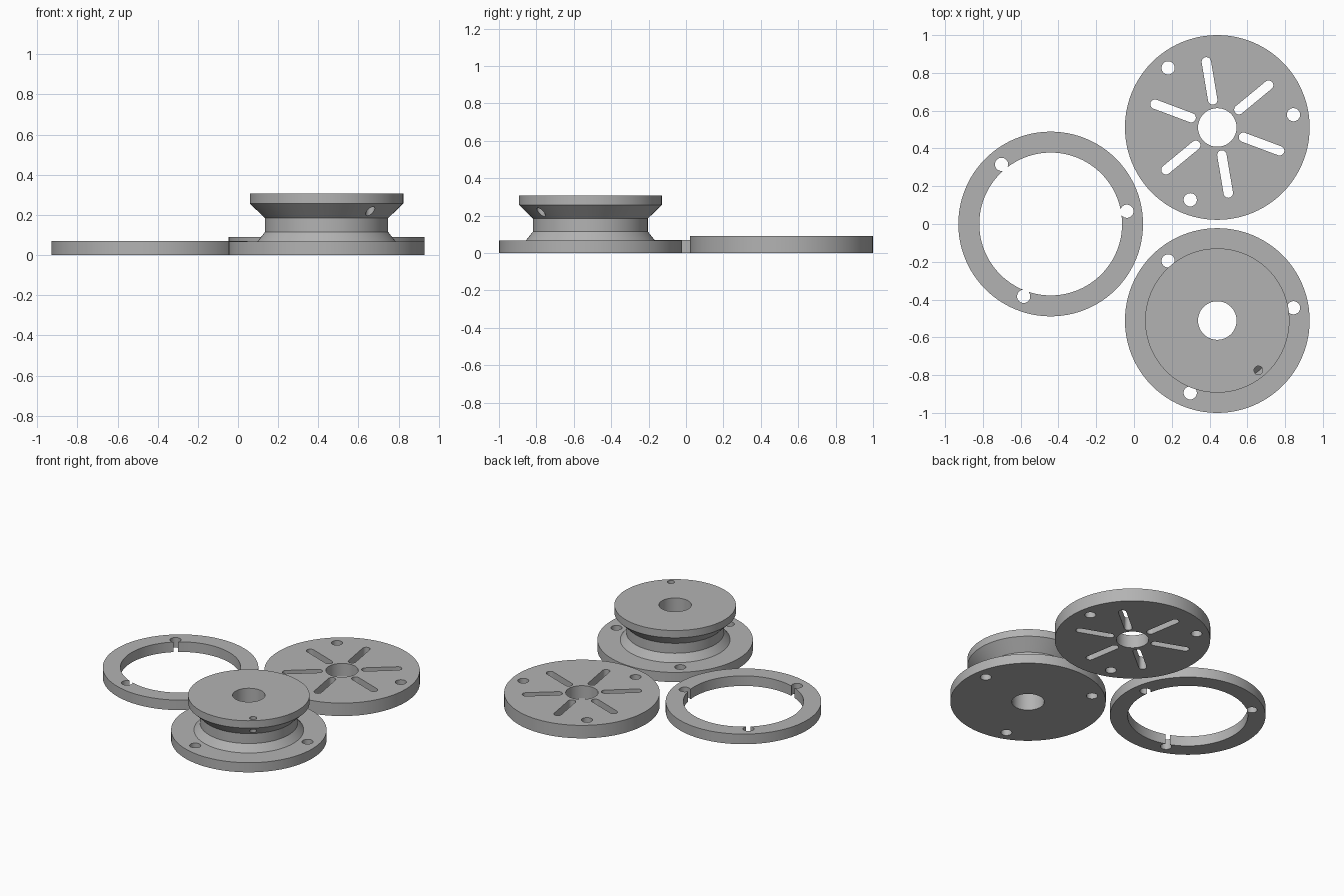
import bpy, bmesh, math
from mathutils import Vector

if "Cube" in bpy.data.objects:
    bpy.data.objects.remove(bpy.data.objects["Cube"])

SEG = 96
R = 0.489                       # outer radius shared by all three parts
BOLT_R, BOLT_HOLE = 0.409, 0.035
BORE = 0.102
BOLT_ANGLES = [9.5, 129.5, 249.5]

grey = bpy.data.materials.new("plain_grey")
grey.diffuse_color = (0.45, 0.45, 0.45, 1)
grey.use_nodes = True
grey.node_tree.nodes["Principled BSDF"].inputs["Base Color"].default_value = grey.diffuse_color


def lathe(name, profile, loc):
    """Spin a closed (radius, z) profile around the z axis."""
    bm = bmesh.new()
    rings = []
    for i in range(SEG):
        a = 2 * math.pi * i / SEG
        rings.append([bm.verts.new((r * math.cos(a), r * math.sin(a), z)) for r, z in profile])
    n = len(profile)
    for i in range(SEG):
        p, q = rings[i], rings[(i + 1) % SEG]
        for j in range(n):
            k = (j + 1) % n
            bm.faces.new((p[j], q[j], q[k], p[k]))
    return finish(bm, name, loc)


def finish(bm, name, loc):
    bmesh.ops.recalc_face_normals(bm, faces=bm.faces)
    mesh = bpy.data.meshes.new(name)
    bm.to_mesh(mesh)
    bm.free()
    mesh.materials.append(grey)
    ob = bpy.data.objects.new(name, mesh)
    ob.location = loc
    bpy.context.collection.objects.link(ob)
    return ob


def add_capsule(bm, angle, r_in, r_out, radius, z0, z1, steps=16):
    """Upright prism with a rounded outline; a round pin when r_in == r_out."""
    a = math.radians(angle)
    d = Vector((math.cos(a), math.sin(a), 0))
    pts = []
    for centre, start in ((r_out, a - math.pi / 2), (r_in, a + math.pi / 2)):
        last = steps if r_in == r_out else steps + 1
        for i in range(last):
            t = start + math.pi * i / steps
            pts.append(d * centre + Vector((math.cos(t), math.sin(t), 0)) * radius)
    low = [bm.verts.new((p.x, p.y, z0)) for p in pts]
    high = [bm.verts.new((p.x, p.y, z1)) for p in pts]
    bm.faces.new(low[::-1])
    bm.faces.new(high)
    for i in range(len(pts)):
        j = (i + 1) % len(pts)
        bm.faces.new((low[i], low[j], high[j], high[i]))


def cut(ob, capsules):
    """Subtract the listed capsules, then shade smooth with sharp edges."""
    bm = bmesh.new()
    for c in capsules:
        add_capsule(bm, *c)
    cutter = finish(bm, "hole_cutter", ob.location)
    cutter.hide_render = True
    mod = ob.modifiers.new("holes", 'BOOLEAN')
    mod.operation, mod.solver, mod.object = 'DIFFERENCE', 'EXACT', cutter
    bpy.ops.object.select_all(action='DESELECT')
    bpy.context.view_layer.objects.active = ob
    ob.select_set(True)
    bpy.ops.object.modifier_apply(modifier=mod.name)
    bpy.data.objects.remove(cutter)
    bpy.ops.object.shade_smooth_by_angle(angle=math.radians(30))


def bolts(top):
    return [(a, BOLT_R, BOLT_R, BOLT_HOLE, -0.05, top) for a in BOLT_ANGLES]


# Spacer ring, with bolt holes breaking into its inner wall
ring = lathe("spacer_ring", [(0.378, 0), (R, 0), (R, 0.07), (0.378, 0.07)], (-0.441, 0, 0))
cut(ring, bolts(0.2))

# Slotted disc with six radial slots
disc = lathe("slotted_disc", [(BORE, 0), (R, 0), (R, 0.09), (BORE, 0.09)], (0.441, 0.511, 0))
cut(disc, bolts(0.2) + [(39.5 + 60 * k, 0.148, 0.352, 0.025, -0.05, 0.2) for k in range(6)])

# Spool: base flange, lower cone, hub, upper cone, top flange
spool = lathe("spool", [(BORE, 0), (R, 0), (R, 0.067), (0.345, 0.067), (0.307, 0.115),
                        (0.307, 0.184), (0.382, 0.257), (0.382, 0.308), (BORE, 0.308)],
              (0.441, -0.511, 0))
# Bolt holes in the base, plus one small hole through the top flange
cut(spool, bolts(0.12) + [(-50.5, 0.342, 0.342, 0.023, 0.15, 0.4)])
